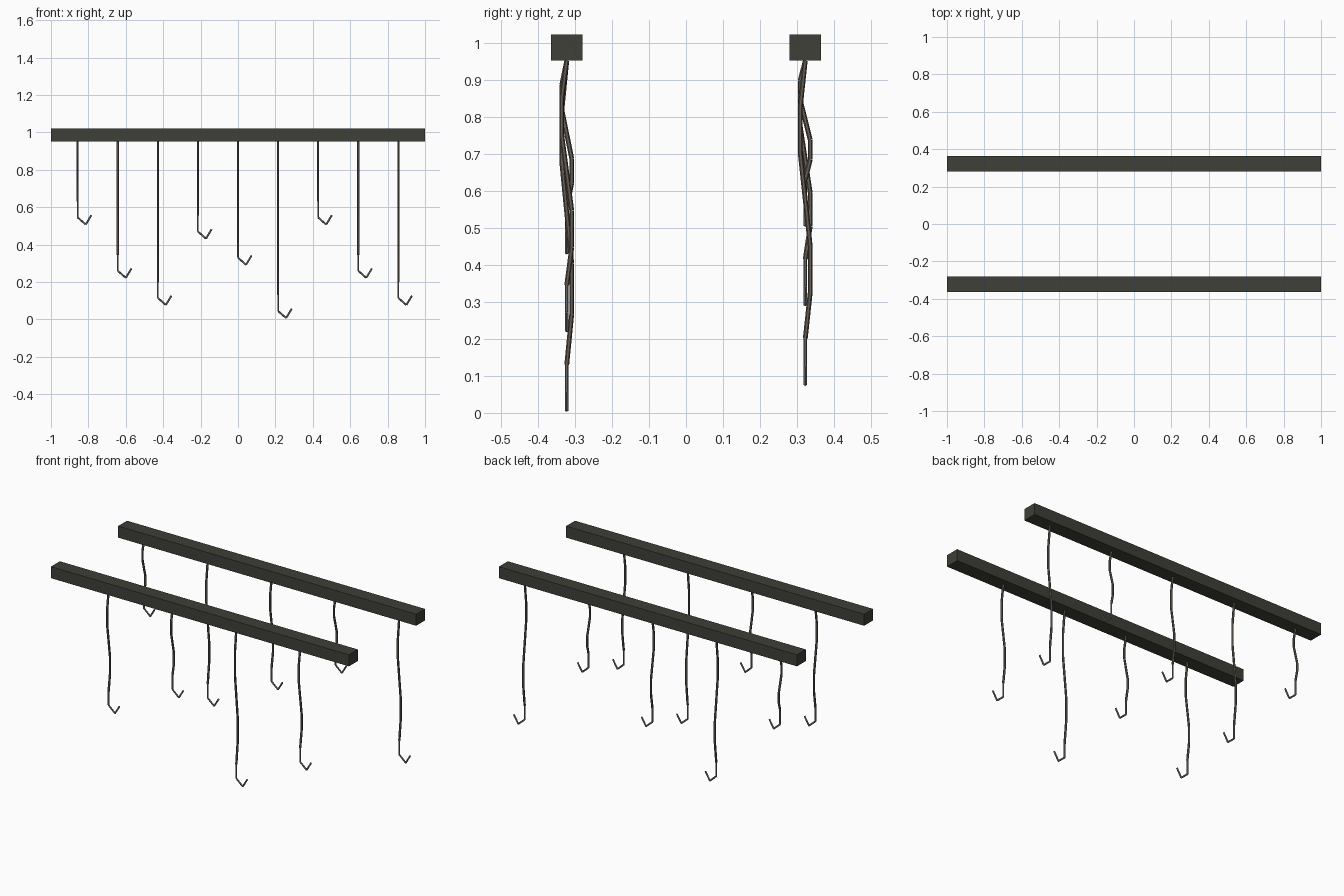
import bpy, bmesh, math
from mathutils import Vector, Matrix

cube = bpy.data.objects.get("Cube")
if cube:
    bpy.data.objects.remove(cube, do_unlink=True)


def material(name, color):
    m = bpy.data.materials.new(name)
    m.use_nodes = True
    m.diffuse_color = (*color, 1)
    m.node_tree.nodes["Principled BSDF"].inputs["Base Color"].default_value = (*color, 1)
    return m


DARK = material("dark beam", (0.05, 0.05, 0.04))
ROPE = material("brown cord", (0.14, 0.115, 0.095))
STEEL = material("grey steel", (0.22, 0.22, 0.225))


def add_object(name, bm, mat):
    mesh = bpy.data.meshes.new(name)
    bm.to_mesh(mesh)
    bm.free()
    mesh.materials.append(mat)
    obj = bpy.data.objects.new(name, mesh)
    bpy.context.collection.objects.link(obj)
    return obj


def rods(name, points, radius, mat, sides=6):
    """Chain of straight rods through the points."""
    bm = bmesh.new()
    for a, b in zip(points, points[1:]):
        d = b - a
        turn = d.to_track_quat('Z', 'Y').to_matrix().to_4x4()
        bmesh.ops.create_cone(bm, cap_ends=True, segments=sides, radius1=radius,
                              radius2=radius, depth=d.length,
                              matrix=Matrix.Translation((a + b) / 2) @ turn)
    add_object(name, bm, mat)


BEAM_Y, BEAM_LOW, BEAM_TOP = 0.322, 0.951, 1.021

# Two long beams
for name, y in (("front_beam", -BEAM_Y), ("back_beam", BEAM_Y)):
    bm = bmesh.new()
    bmesh.ops.create_cube(bm, size=1, matrix=Matrix.Translation(
        (0, y, (BEAM_LOW + BEAM_TOP) / 2)) @ Matrix.Diagonal((2, 0.085, BEAM_TOP - BEAM_LOW, 1)))
    add_object(name, bm, DARK)

# Hanging cords with hooks, alternating between the back and front beam
bends = [0.545, 0.26, 0.115, 0.47, 0.33, 0.045, 0.545, 0.26, 0.115]
STEPS = 6
for i, bend in enumerate(bends):
    x = (i - 4) * 1.5 / 7
    y = BEAM_Y if i % 2 == 0 else -BEAM_Y
    end = bend + 0.085
    cord = []
    for k in range(STEPS + 1):
        t = k / STEPS
        sway = -0.0155 * math.sin(math.tau * t)
        cord.append(Vector((x, y + sway, BEAM_LOW + (end - BEAM_LOW) * t)))
    rods(f"cord_{i + 1}", cord, 0.0065, ROPE)

    # Steel hook: shank, bottom and upturned tip
    shape = [(0, 0.085), (0, 0), (0.043, -0.038), (0.073, 0.012)]
    hook = [Vector((x + dx, y, bend + dz)) for dx, dz in shape]
    rods(f"hook_{i + 1}", hook, 0.005, STEEL)
